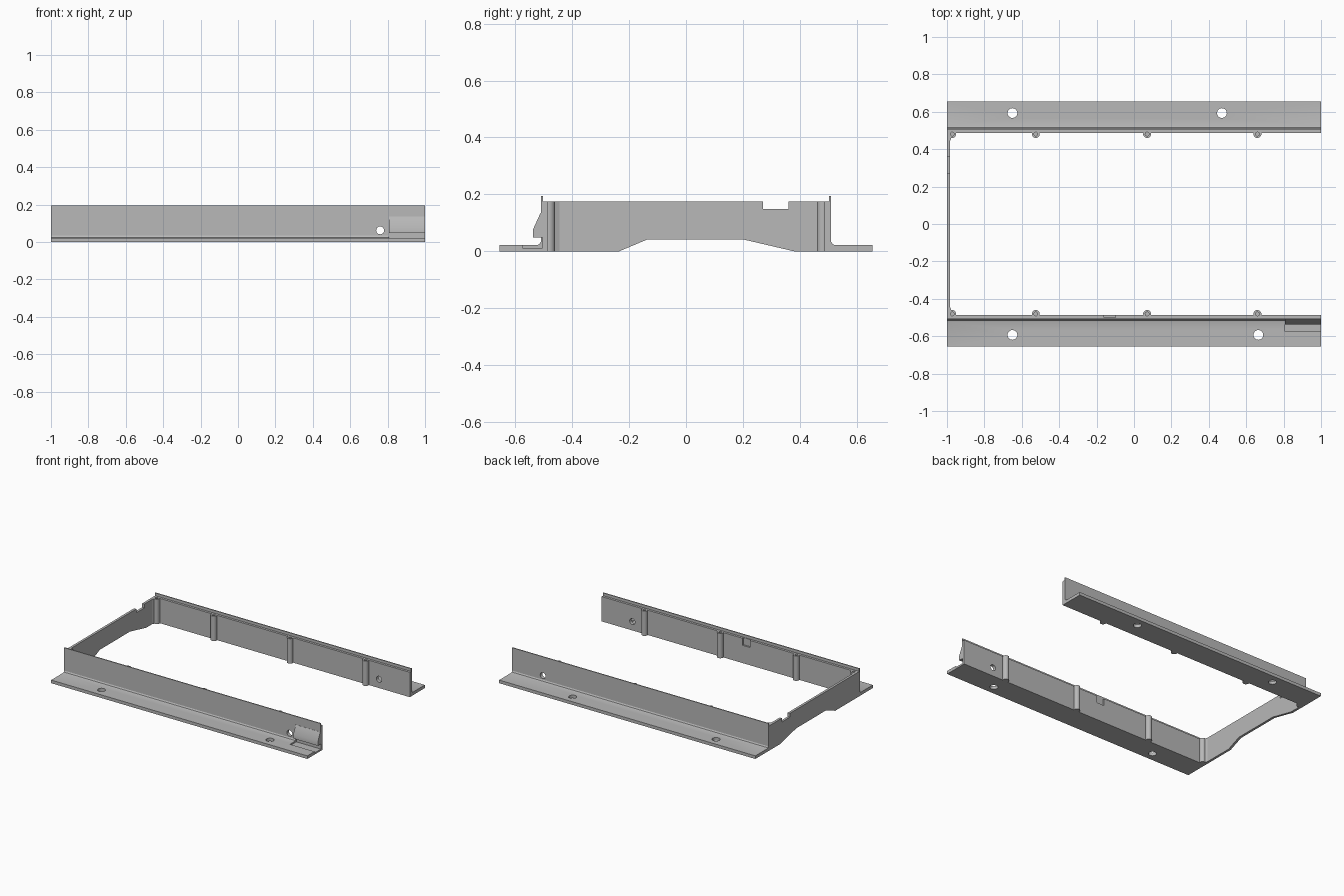
import bpy, bmesh
from mathutils import Matrix, Vector

if "Cube" in bpy.data.objects:
    bpy.data.objects.remove(bpy.data.objects["Cube"])

grey = bpy.data.materials.new("light grey")
grey.use_nodes = True
grey.diffuse_color = (0.48, 0.48, 0.48, 1)
grey.node_tree.nodes["Principled BSDF"].inputs["Base Color"].default_value = grey.diffuse_color


def add(name, bm):
    bmesh.ops.recalc_face_normals(bm, faces=bm.faces)
    mesh = bpy.data.meshes.new(name)
    bm.to_mesh(mesh)
    bm.free()
    mesh.materials.append(grey)
    ob = bpy.data.objects.new(name, mesh)
    bpy.context.collection.objects.link(ob)
    return ob


def prism(name, points, axis, lo, hi):
    """Extrude a (y, z) profile along x, or an (x, y) profile along z."""
    bm = bmesh.new()
    place = (lambda a, b: (lo, a, b)) if axis == "x" else (lambda a, b: (a, b, lo))
    face = bm.faces.new([bm.verts.new(place(a, b)) for a, b in points])
    ext = bmesh.ops.extrude_face_region(bm, geom=[face])["geom"]
    shift = Vector((hi - lo, 0, 0)) if axis == "x" else Vector((0, 0, hi - lo))
    bmesh.ops.translate(bm, vec=shift, verts=[v for v in ext if isinstance(v, bmesh.types.BMVert)])
    return add(name, bm)


def box(name, x0, x1, y0, y1, z0, z1):
    return prism(name, [(y0, z0), (y1, z0), (y1, z1), (y0, z1)], "x", x0, x1)


def rod(name, centre, radius, length, axis="Z"):
    bm = bmesh.new()
    bmesh.ops.create_cone(bm, cap_ends=True, segments=28, radius1=radius, radius2=radius, depth=length)
    turn = Matrix.Rotation(1.570796, 4, "X") if axis == "Y" else Matrix()
    bmesh.ops.transform(bm, matrix=Matrix.Translation(centre) @ turn, verts=bm.verts)
    return add(name, bm)


def combine(target, tool, operation):
    mod = target.modifiers.new("combine", "BOOLEAN")
    mod.operation, mod.solver, mod.object = operation, "EXACT", tool
    bpy.context.view_layer.objects.active = target
    bpy.ops.object.modifier_apply(modifier=mod.name)
    bpy.data.objects.remove(tool)


INNER, OUTER, EDGE, TOP, LIP = 0.487, 0.51, 0.655, 0.175, 0.195
BOSSES = (-0.972, -0.525, 0.07, 0.66)


def rail(name, s, hole_xs):
    # L-shaped section with a raised outer lip and a filleted inside corner
    section = [(INNER, 0), (EDGE, 0), (EDGE, 0.022), (0.524, 0.022), (0.515, 0.025),
               (OUTER, 0.034), (OUTER, LIP), (0.503, LIP), (0.503, TOP), (INNER, TOP)]
    ob = prism(name, [(s * y, z) for y, z in section], "x", -1, 1)
    # Corner web and screw bosses
    web = [(-1, 0.495), (-1, 0.445), (-0.983, 0.445), (-0.977, 0.46), (-0.96, 0.472), (-0.945, 0.495)]
    combine(ob, prism("web", [(x, s * y) for x, y in web], "z", 0, TOP), "UNION")
    for x in BOSSES:
        combine(ob, rod("boss", (x, s * 0.481, TOP / 2), 0.021, TOP), "UNION")
    for x in BOSSES:
        combine(ob, rod("screw_hole", (x, s * 0.481, 0.13), 0.01, 0.14), "DIFFERENCE")
    # Mounting holes in the flange and a hole through the wall
    for x in hole_xs:
        combine(ob, rod("flange_hole", (x, s * 0.593, 0.01), 0.026, 0.1), "DIFFERENCE")
    combine(ob, rod("wall_hole", (0.76, s * 0.5, 0.062), 0.021, 0.1, "Y"), "DIFFERENCE")
    return ob


front = rail("front_rail", -1, (-0.65, 0.665))
rear = rail("rear_rail", 1, (-0.65, 0.47))

# Latch pocket in the front rail, with its sloping catch above
combine(front, box("pocket", 0.808, 1.1, -0.575, -0.504, 0.012, 0.048), "DIFFERENCE")
catch = [(-0.505, 0.135), (-0.511, 0.135), (-0.537, 0.078), (-0.537, 0.048), (-0.505, 0.048)]
combine(front, prism("catch", catch, "x", 0.808, 1), "UNION")
# Small slot in the inner face
combine(front, box("slot", -0.16, -0.1, -0.499, -0.47, 0.125, 0.21), "DIFFERENCE")

# End wall with an arched underside and a top notch
wall = [(-INNER, 0), (-0.235, 0), (-0.135, 0.042), (0.2, 0.042), (0.38, 0), (INNER, 0),
        (INNER, TOP), (0.36, TOP), (0.36, 0.148), (0.27, 0.148), (0.27, TOP), (-INNER, TOP)]
end = prism("end_wall", wall, "x", -1, -0.983)

bpy.ops.object.select_all(action="DESELECT")
for ob in (front, rear, end):
    ob.select_set(True)
bpy.context.view_layer.objects.active = front
bpy.ops.object.shade_smooth_by_angle(angle=0.5)
